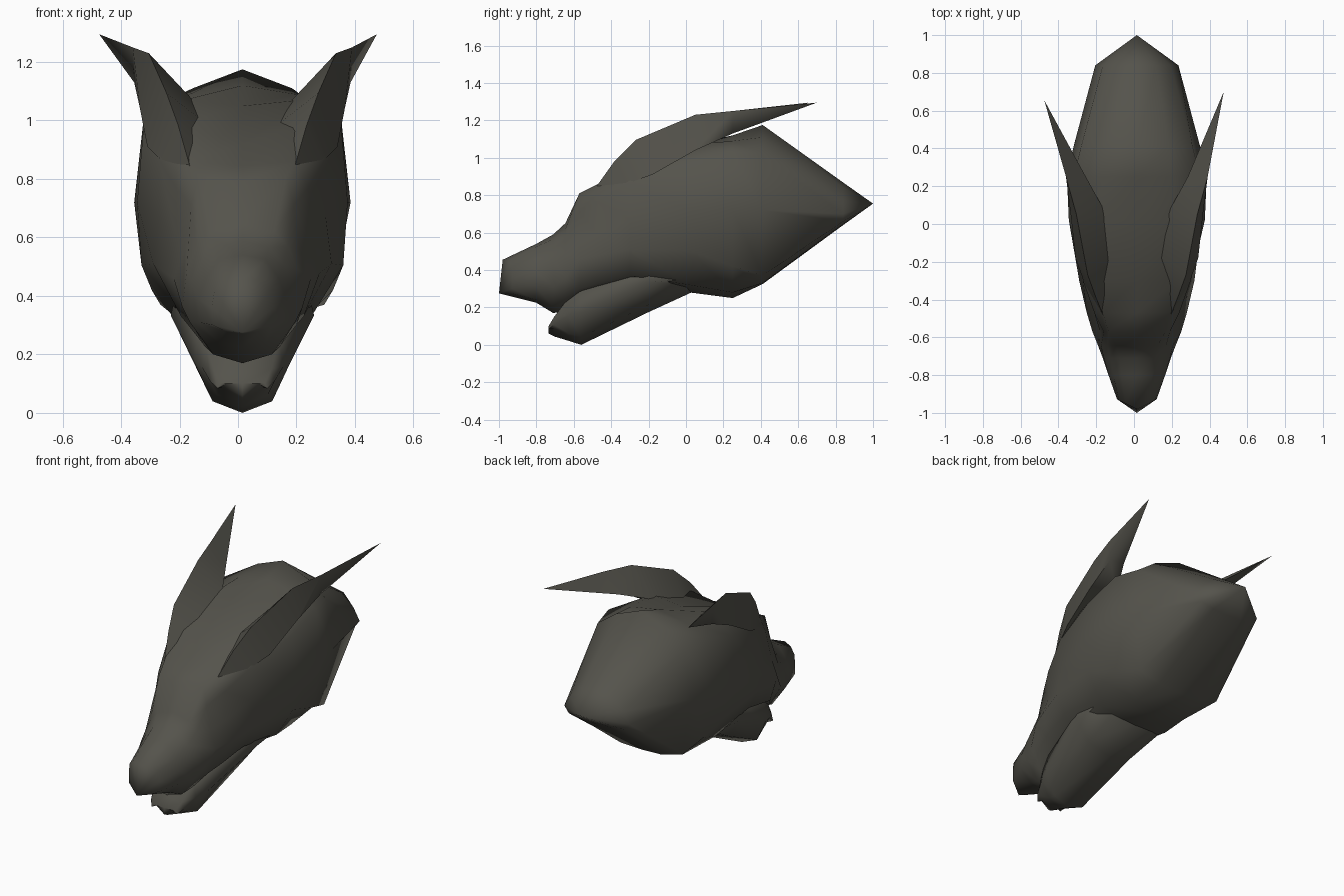
import bpy, bmesh, math

if "Cube" in bpy.data.objects:
    bpy.data.objects.remove(bpy.data.objects["Cube"])

CX = 0.015  # the head sits slightly right of the horn-tip centre

hide = bpy.data.materials.new("dark olive grey")
hide.diffuse_color = (0.09, 0.087, 0.072, 1)
hide.use_nodes = True
hide.node_tree.nodes["Principled BSDF"].inputs["Base Color"].default_value = hide.diffuse_color


def loft(name, rings, angle=60):
    """Skin a list of rings (lists of points); a one-point ring makes a tip."""
    bm = bmesh.new()
    vs = [[bm.verts.new(p) for p in r] for r in rings]
    for a, b in zip(vs, vs[1:]):
        n = max(len(a), len(b))
        for i in range(n):
            j = (i + 1) % n
            if len(a) == 1:
                bm.faces.new((a[0], b[i], b[j]))
            elif len(b) == 1:
                bm.faces.new((a[i], b[0], a[j]))
            else:
                bm.faces.new((a[i], b[i], b[j], a[j]))
    for end in (vs[0], vs[-1]):
        if len(end) > 2:
            bm.faces.new(end)
    bmesh.ops.recalc_face_normals(bm, faces=bm.faces)
    me = bpy.data.meshes.new(name)
    bm.to_mesh(me)
    bm.free()
    me.materials.append(hide)
    ob = bpy.data.objects.new(name, me)
    bpy.context.collection.objects.link(ob)
    bpy.ops.object.select_all(action='DESELECT')
    ob.select_set(True)
    bpy.context.view_layer.objects.active = ob
    bpy.ops.object.shade_smooth_by_angle(angle=math.radians(angle))
    return ob


def section(y, half, slant=0.0):
    """Mirror a half cross-section (x, z) into a full ring at depth y."""
    full = half + [(-x, z) for x, z in reversed(half) if x > 0]
    return [(CX + x, y + slant * abs(x), z) for x, z in full]


# Skull and upper muzzle: nose to pointed back of the head
muzzle = [
    [(CX, -1.0, .275)],
    section(-.98, [(0, .455), (.06, .45), (.095, .42), (.105, .36), (.10, .30), (.06, .28), (0, .27)], .5),
    section(-.80, [(0, .54), (.08, .525), (.125, .46), (.15, .39), (.15, .31), (.08, .24), (0, .225)]),
    section(-.71, [(0, .59), (.09, .565), (.14, .51), (.175, .45), (.18, .31), (.10, .20), (0, .17)]),
    section(-.645, [(0, .65), (.11, .62), (.155, .57), (.19, .49), (.205, .36), (.13, .23), (0, .18)]),
    section(-.57, [(0, .79), (.15, .81), (.175, .71), (.195, .56), (.235, .46), (.185, .30), (0, .22)]),
    section(-.47, [(0, .845), (.18, .86), (.225, .77), (.225, .59), (.265, .48), (.21, .33), (0, .25)]),
]
cranium = [
    section(-.30, [(0, .92), (.22, .99), (.285, .87), (.285, .67), (.305, .51), (.23, .37), (0, .28)]),
    section(0.02, [(0, 1.05), (.2, 1.07), (.34, .96), (.36, .72), (.345, .505), (.23, .32), (0, .28)]),
    section(.25, [(0, 1.12), (.18, 1.09), (.335, 1.03), (.37, .72), (.31, .42), (.17, .28), (0, .25)]),
    section(.41, [(0, 1.175), (.17, 1.11), (.295, 1.02), (.335, .72), (.28, .37), (.14, .33), (0, .325)]),
    section(.84, [(0, .868), (.10, .84), (.18, .77), (.22, .70), (.19, .66), (.1, .645), (0, .64)]),
    [(CX, 1.0, .755)],
]
loft("skull", muzzle + cranium, 80)

# Lower jaw: (y, half width, top, bottom)
loft("lower_jaw", [
    section(y, [(0, t), (w * .9, t), (w, t * .6 + b * .4), (w * .62, b + .04), (0, b)])
    for y, w, t, b in [(-.735, .085, .10, .06), (-.705, .11, .15, .045), (-.63, .14, .25, .022),
                       (-.56, .165, .29, .0), (-.20, .245, .44, .175), (.04, .235, .40, .285)]
], 80)

# Swept-back horns with a triangular section: outer edge, top ridge, inner edge
for side, name, tip_x, tip_y in ((1, "right_horn", .46, .70), (-1, "left_horn", .49, .655)):
    rings = [
        [(.18, -.48, .845)],
        [(.275, -.32, .86), (.22, -.38, .985), (.13, -.36, .88)],
        [(.325, -.18, .91), (.26, -.27, 1.095), (.10, -.16, .97)],
        [(.35, .05, 1.04), (.32, .05, 1.23), (.16, .05, 1.06)],
        [(.37, .25, 1.13), (.375, .25, 1.25), (.27, .25, 1.14)],
        [(tip_x, tip_y, 1.295)],
    ]
    loft(name, [[(CX + side * x, y, z) for x, y, z in r] for r in rings], 100)
